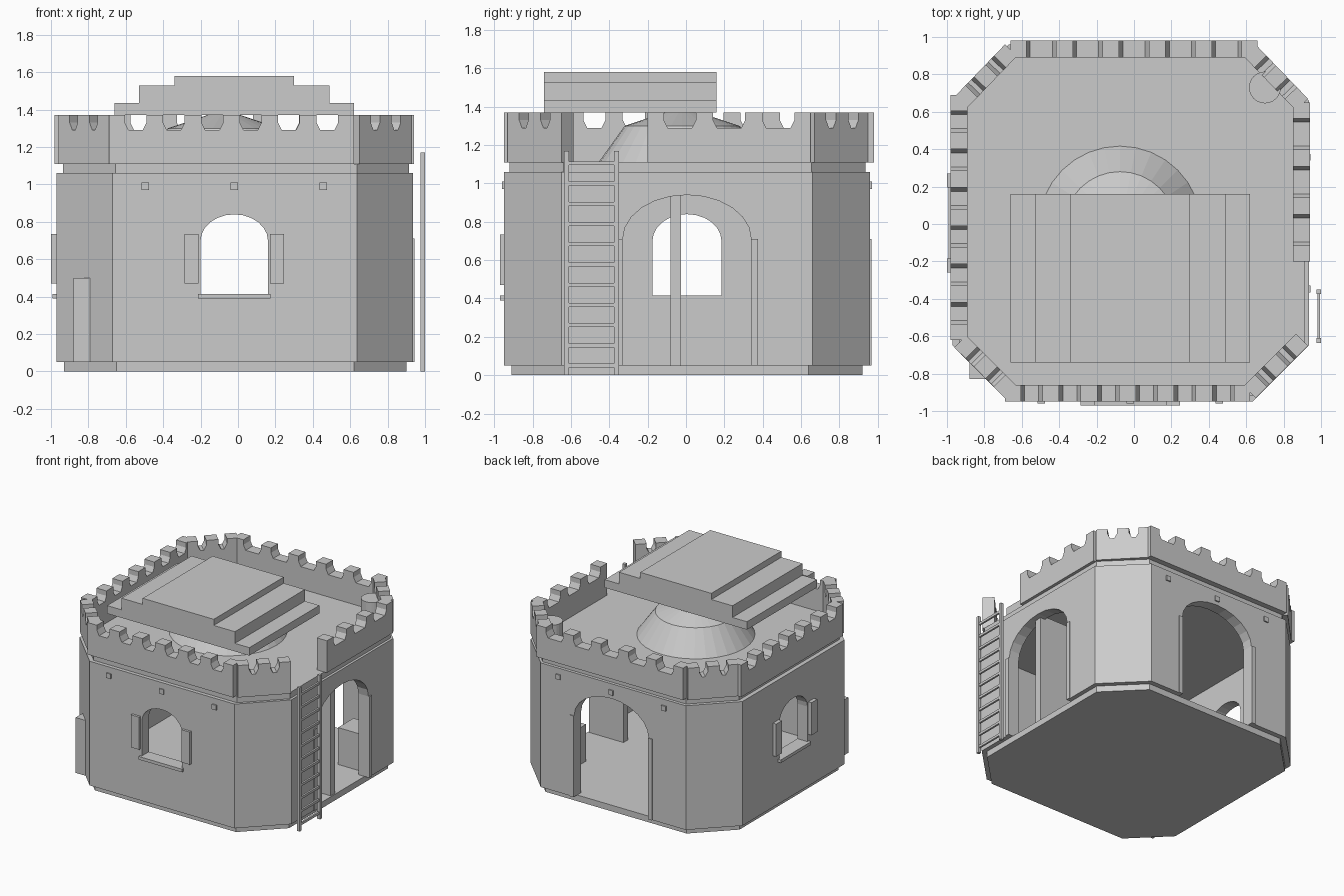
import bpy, bmesh, math
from mathutils import Vector

cube = bpy.data.objects.get("Cube")
if cube:
    bpy.data.objects.remove(cube, do_unlink=True)

# Material
stone = bpy.data.materials.new("pale grey stone")
stone.use_nodes = True
stone.diffuse_color = (0.6, 0.6, 0.6, 1)
bsdf = next(n for n in stone.node_tree.nodes if n.type == 'BSDF_PRINCIPLED')
bsdf.inputs["Base Color"].default_value = (0.6, 0.6, 0.6, 1)

X, Y, Z = Vector((1, 0, 0)), Vector((0, 1, 0)), Vector((0, 0, 1))


def finish(name, bm):
    bmesh.ops.recalc_face_normals(bm, faces=bm.faces)
    mesh = bpy.data.meshes.new(name)
    bm.to_mesh(mesh)
    bm.free()
    mesh.materials.append(stone)
    obj = bpy.data.objects.new(name, mesh)
    bpy.context.collection.objects.link(obj)
    return obj


def prism(name, outline, origin, u, v, depth):
    """Flat outline in the u, v plane, extruded along depth."""
    bm = bmesh.new()
    base = [bm.verts.new(origin + u * a + v * b) for a, b in outline]
    face = bm.faces.new(base)
    out = bmesh.ops.extrude_face_region(bm, geom=[face], use_keep_orig=True)
    moved = [g for g in out["geom"] if isinstance(g, bmesh.types.BMVert)]
    bmesh.ops.translate(bm, verts=moved, vec=depth)
    return finish(name, bm)


def box(name, x0, x1, y0, y1, z0, z1):
    return prism(name, [(x0, y0), (x1, y0), (x1, y1), (x0, y1)],
                 Z * z0, X, Y, Z * (z1 - z0))


def octagon(name, x0, x1, y0, y1, c, z0, z1):
    pts = [(x0 + c, y0), (x1 - c, y0), (x1, y0 + c), (x1, y1 - c),
           (x1 - c, y1), (x0 + c, y1), (x0, y1 - c), (x0, y0 + c)]
    return prism(name, pts, Z * z0, X, Y, Z * (z1 - z0))


def arch(half, bottom, spring, top, steps=12):
    pts = [(-half, bottom), (half, bottom)]
    for i in range(steps + 1):
        t = math.pi * i / steps
        pts.append((half * math.cos(t), spring + (top - spring) * math.sin(t)))
    return pts


def cut(target, cutters):
    for c in cutters:
        c.hide_render = True
        m = target.modifiers.new("cut", 'BOOLEAN')
        m.operation, m.solver, m.object = 'DIFFERENCE', 'EXACT', c
    graph = bpy.context.evaluated_depsgraph_get()
    mesh = bpy.data.meshes.new_from_object(target.evaluated_get(graph))
    target.modifiers.clear()
    target.data = mesh
    for c in cutters:
        bpy.data.objects.remove(c, do_unlink=True)


# Base, roof slab and the hollow walls between them
octagon("base", -0.93, 0.90, -0.91, 0.92, 0.28, 0, 0.05)
octagon("roof_slab", -0.935, 0.915, -0.92, 0.935, 0.28, 1.055, 1.11)
walls = octagon("walls", -0.97, 0.935, -0.95, 0.96, 0.30, 0.05, 1.06)
door = arch(0.335, 0, 0.71, 0.94)
window = arch(0.18, 0.415, 0.70, 0.84)
cut(walls, [
    octagon("room_cutter", -0.88, 0.845, -0.86, 0.87, 0.265, 0, 1.2),
    prism("right_door_cutter", door, Vector((0.7, 0.005, 0)), Y, Z, X * 0.5),
    prism("back_door_cutter", door, Vector((0, 0.7, 0)), X, Z, Y * 0.5),
    prism("front_window_cutter", window, Vector((-0.02, -1.2, 0)), X, Z, Y * 0.5),
    prism("left_window_cutter", window, Vector((-1.2, 0.005, 0)), Y, Z, X * 0.5)])

# Door jambs, shutters and sills
for s, side in ((-1, "a"), (1, "b")):
    a, b = sorted((s * 0.335, s * 0.37))
    box("right_door_jamb_" + side, 0.86, 0.943, a + 0.005, b + 0.005, 0.05, 0.71)
    box("back_door_jamb_" + side, a, b, 0.88, 0.968, 0.05, 0.71)
    a, b = sorted((s * 0.19, s * 0.265))
    box("front_shutter_" + side, a - 0.02, b - 0.02, -0.97, -0.945, 0.47, 0.735)
    box("left_shutter_" + side, -1.0, -0.965, a + 0.005, b + 0.005, 0.47, 0.735)
box("front_sill", -0.215, 0.175, -0.97, -0.86, 0.39, 0.415)
box("left_sill", -0.993, -0.88, -0.19, 0.2, 0.39, 0.415)

# Small beam ends
for i, x in enumerate((-0.495, -0.02, 0.455)):
    box(f"front_beam_end_{i}", x - 0.02, x + 0.02, -0.96, -0.9, 0.97, 1.01)
    box(f"back_beam_end_{i}", x, x + 0.04, 0.9, 0.97, 0.97, 1.01)

# Inner furniture, open door leaf and outside block
box("door_leaf", 0.58, 0.89, -0.08, -0.025, 0.05, 0.96)
box("corner_chest", 0.62, 0.84, 0.4, 0.6, 0.05, 0.35)
box("corner_block", -0.88, -0.79, -0.83, -0.42, 0.05, 0.5)


# Crenellated parapet
def parapet(name, start, end, count):
    a, b = Vector((*start, 0)), Vector((*end, 0))
    u = (b - a).normalized()
    inward = Z.cross(u)
    length = (b - a).length
    low, mid, top = 1.29, 1.33, 1.37
    pts = [(0, 1.11), (length, 1.11)]
    for i in reversed(range(count)):
        c = 0.04 + (length - 0.08) * i / (count - 1)
        for w, z in ((0.065, low), (0.045, mid), (0.045, top),
                     (-0.045, top), (-0.045, mid), (-0.065, low)):
            pts.append((min(max(c + w, 0), length), z))
    # drop repeated points at the clamped ends
    pts = [p for i, p in enumerate(pts) if p != pts[i - 1]]
    prism(name, pts, a, u, Z, inward * 0.09)


parapet("front_parapet", (-0.69, -0.95), (0.62, -0.95), 7)
parapet("front_left_parapet", (0.65, -0.93), (0.93, -0.65), 3)
parapet("left_parapet", (0.94, -0.2), (0.94, 0.65), 4)
parapet("back_left_parapet", (0.93, 0.67), (0.65, 0.96), 3)
parapet("back_parapet", (0.66, 0.98), (-0.66, 0.98), 6)
parapet("back_right_parapet", (-0.69, 0.96), (-0.96, 0.68), 3)
parapet("right_parapet", (-0.98, 0.69), (-0.98, -0.62), 7)
parapet("front_right_parapet", (-0.96, -0.66), (-0.69, -0.93), 3)


# Rooftop dome and round post
def lathe(name, cx, cy, profile, sides=32):
    bm = bmesh.new()
    rings = [[bm.verts.new((cx + r * math.cos(math.tau * i / sides),
                            cy + r * math.sin(math.tau * i / sides), z))
              for i in range(sides)] for r, z in profile]
    for lower, upper in zip(rings, rings[1:]):
        for i in range(sides):
            j = (i + 1) % sides
            bm.faces.new((lower[i], lower[j], upper[j], upper[i]))
    bm.faces.new(rings[0])
    bm.faces.new(rings[-1])
    return finish(name, bm)


lathe("roof_dome", -0.075, -0.02, [(0.44, 1.105), (0.30, 1.30), (0.09, 1.37)])
lathe("round_post", 0.70, 0.73, [(0.085, 1.1), (0.085, 1.3)], 24)

# Stepped cap over the dome
steps = [(-0.66, 1.37), (0.62, 1.37), (0.62, 1.435), (0.49, 1.435), (0.49, 1.53),
         (0.30, 1.53), (0.30, 1.58), (-0.34, 1.58), (-0.34, 1.53),
         (-0.53, 1.53), (-0.53, 1.435), (-0.66, 1.435)]
prism("stepped_cap", steps, Y * -0.74, X, Z, Y * 0.9)

# Ladder
for i, y in enumerate((-0.635, -0.375)):
    box(f"ladder_rail_{i}", 0.975, 1.0, y, y + 0.025, 0, 1.17)
for i in range(11):
    z = 0.04 + 0.1055 * i
    box(f"ladder_rung_{i}", 0.98, 0.995, -0.62, -0.36, z, z + 0.02)
